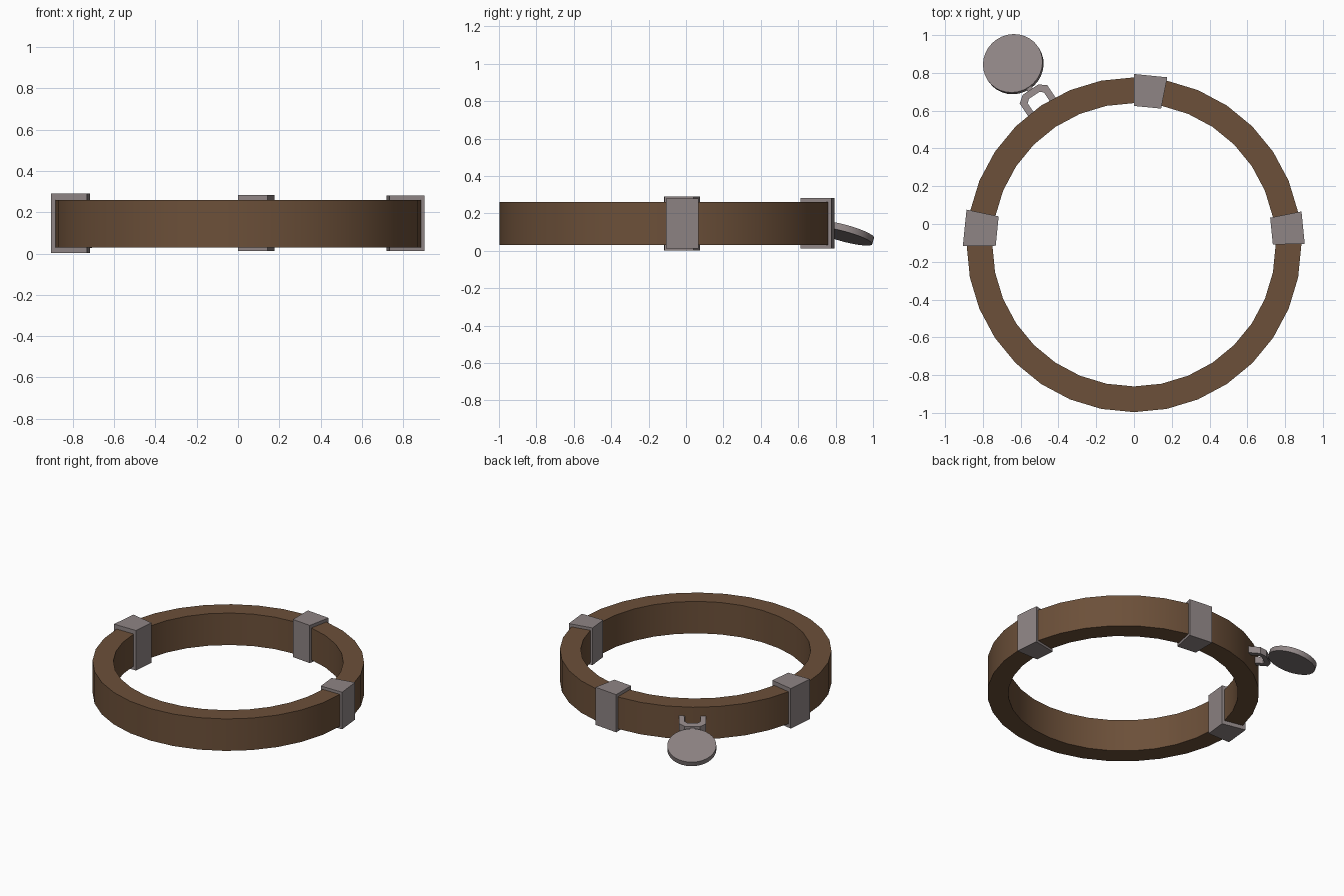
import bpy, bmesh, math
from mathutils import Matrix, Vector

if "Cube" in bpy.data.objects:
    bpy.data.objects.remove(bpy.data.objects["Cube"])

CY = -0.11                      # ring centre on y
STEP = 11.25                    # one ring segment in degrees
TAG_ANGLE = math.radians(123.75)


def material(name, color):
    m = bpy.data.materials.new(name)
    m.diffuse_color = (*color, 1)
    m.use_nodes = True
    m.node_tree.nodes["Principled BSDF"].inputs["Base Color"].default_value = m.diffuse_color
    return m


leather = material("brown leather", (0.15, 0.08, 0.041))
metal = material("grey metal", (0.275, 0.235, 0.235))


def finish(bm, name, mat, smooth=False):
    bmesh.ops.recalc_face_normals(bm, faces=bm.faces[:])
    mesh = bpy.data.meshes.new(name)
    bm.to_mesh(mesh)
    bm.free()
    mesh.materials.append(mat)
    ob = bpy.data.objects.new(name, mesh)
    bpy.context.collection.objects.link(ob)
    if smooth:
        bpy.ops.object.select_all(action='DESELECT')
        ob.select_set(True)
        bpy.context.view_layer.objects.active = ob
        bpy.ops.object.shade_smooth_by_angle(angle=math.radians(30))
    return ob


def loft(name, sections, mat, closed=False, smooth=False):
    """Bridge four-cornered sections, then close the loop or cap its ends."""
    bm = bmesh.new()
    rows = [[bm.verts.new(p) for p in s] for s in sections]
    n = len(rows)
    for i in range(n if closed else n - 1):
        a, b = rows[i], rows[(i + 1) % n]
        for j in range(4):
            k = (j + 1) % 4
            bm.faces.new((a[j], a[k], b[k], b[j]))
    if not closed:
        bm.faces.new(rows[0])
        bm.faces.new(rows[-1])
    return finish(bm, name, mat, smooth)


def ring_section(deg, r0, r1, z0, z1):
    c, s = math.cos(math.radians(deg)), math.sin(math.radians(deg))
    return [(r * c, CY + r * s, z)
            for r, z in ((r0, z0), (r1, z0), (r1, z1), (r0, z1))]


def outward(u, t, z):
    """Point at radius u, sideways offset t, along the tag direction."""
    c, s = math.cos(TAG_ANGLE), math.sin(TAG_ANGLE)
    return Vector((u * c + t * s, CY + u * s - t * c, z))


# Collar band
loft("collar_band",
     [ring_section(90 + i * STEP, 0.75, 0.886, 0.03, 0.26) for i in range(32)],
     leather, closed=True, smooth=True)

# Metal sleeves wrapped around single band segments
for name, a0, a1, r0, r1, z0, z1 in (
        ("right_sleeve", 0.2, STEP, 0.735, 0.904, 0.013, 0.28),
        ("back_sleeve", 90 - STEP, 90, 0.735, 0.904, 0.012, 0.283),
        ("left_sleeve", 180 - STEP - 0.6, 180.4, 0.732, 0.906, 0.002, 0.29)):
    loft(name, [ring_section(a, r0, r1, z0, z1) for a in (a0, a1)], metal)

# U-shaped loop holding the tag, dipping slightly outward
half = [((0.87, 0.088), (0.87, 0.052)),
        ((0.958, 0.088), (0.935, 0.052)),
        ((0.987, 0.050), (0.951, 0.034))]
path = [(o, i, 1) for o, i in half] + [(o, i, -1) for o, i in reversed(half)]
loop = []
for o, i, side in path:
    corners = []
    for (u, t), h in ((o, -1), (i, -1), (i, 1), (o, 1)):
        corners.append(outward(u, t * side, 0.174 - (u - 0.87) * 0.25 + h * 0.024))
    loop.append(corners)
loft("tag_loop", loop, metal)

# Short neck between loop and tag
neck = []
for u, w, z in ((0.965, 0.03, 0.15), (0.992, 0.014, 0.145), (1.025, 0.03, 0.137)):
    neck.append([outward(u, t, z + h) for t, h in
                 ((-w, -0.013), (w, -0.013), (w, 0.013), (-w, 0.013))])
loft("tag_neck", neck, metal)

# Round tag, tilted down and away from the band
bm = bmesh.new()
bmesh.ops.create_cone(
    bm, cap_ends=True, segments=32, radius1=0.16, radius2=0.16, depth=0.036,
    matrix=Matrix.Translation(outward(1.15, 0, 0.094))
    @ Matrix.Rotation(TAG_ANGLE, 4, 'Z') @ Matrix.Rotation(math.radians(18), 4, 'Y'))
finish(bm, "round_tag", metal, smooth=True)
